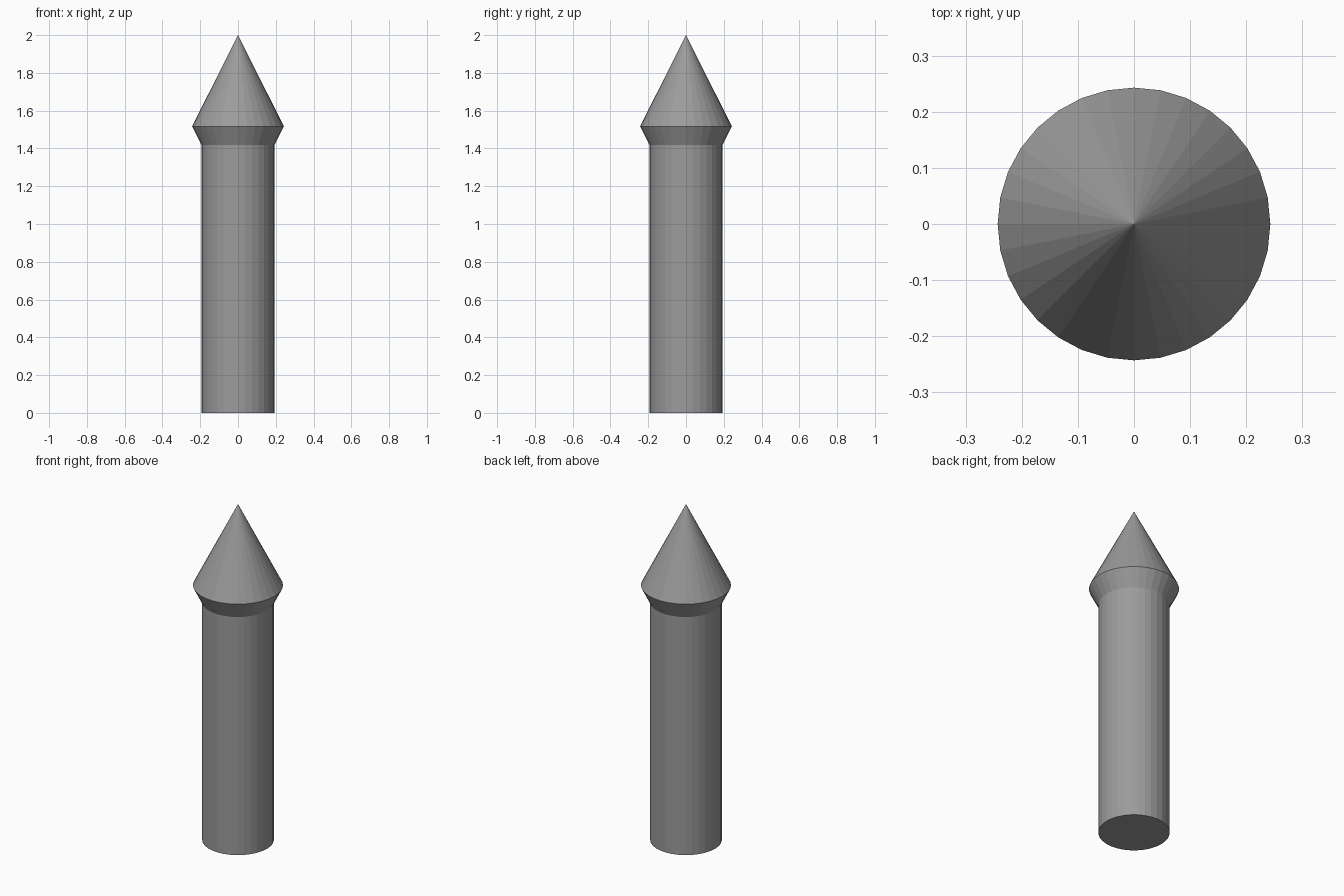
import bpy
import bmesh
from math import cos, sin, tau

cube = bpy.data.objects.get("Cube")
if cube:
    bpy.data.objects.remove(cube, do_unlink=True)

SIDES = 32
SHAFT_R, COLLAR_R = 0.193, 0.243
COLLAR_Z, RIM_Z, TIP_Z = 1.417, 1.517, 2.0

grey = bpy.data.materials.new("plain grey")
grey.use_nodes = True
colour = (0.33, 0.33, 0.33, 1)
grey.diffuse_color = colour
grey.node_tree.nodes["Principled BSDF"].inputs["Base Color"].default_value = colour


def ring(bm, radius, z):
    return [bm.verts.new((radius * cos(tau * i / SIDES), radius * sin(tau * i / SIDES), z))
            for i in range(SIDES)]


def bridge(bm, low, high):
    for i in range(SIDES):
        j = (i + 1) % SIDES
        bm.faces.new((low[i], low[j], high[j], high[i]))


# One continuous faceted post: shaft, flared collar and pointed cap
bm = bmesh.new()
foot = ring(bm, SHAFT_R, 0)
neck = ring(bm, SHAFT_R, COLLAR_Z)
rim = ring(bm, COLLAR_R, RIM_Z)
tip = bm.verts.new((0, 0, TIP_Z))

bm.faces.new(foot[::-1])
bridge(bm, foot, neck)
bridge(bm, neck, rim)
for i in range(SIDES):
    bm.faces.new((rim[i], rim[(i + 1) % SIDES], tip))

mesh = bpy.data.meshes.new("pointed_post")
bm.to_mesh(mesh)
bm.free()
mesh.materials.append(grey)
post = bpy.data.objects.new("pointed_post", mesh)
bpy.context.collection.objects.link(post)
